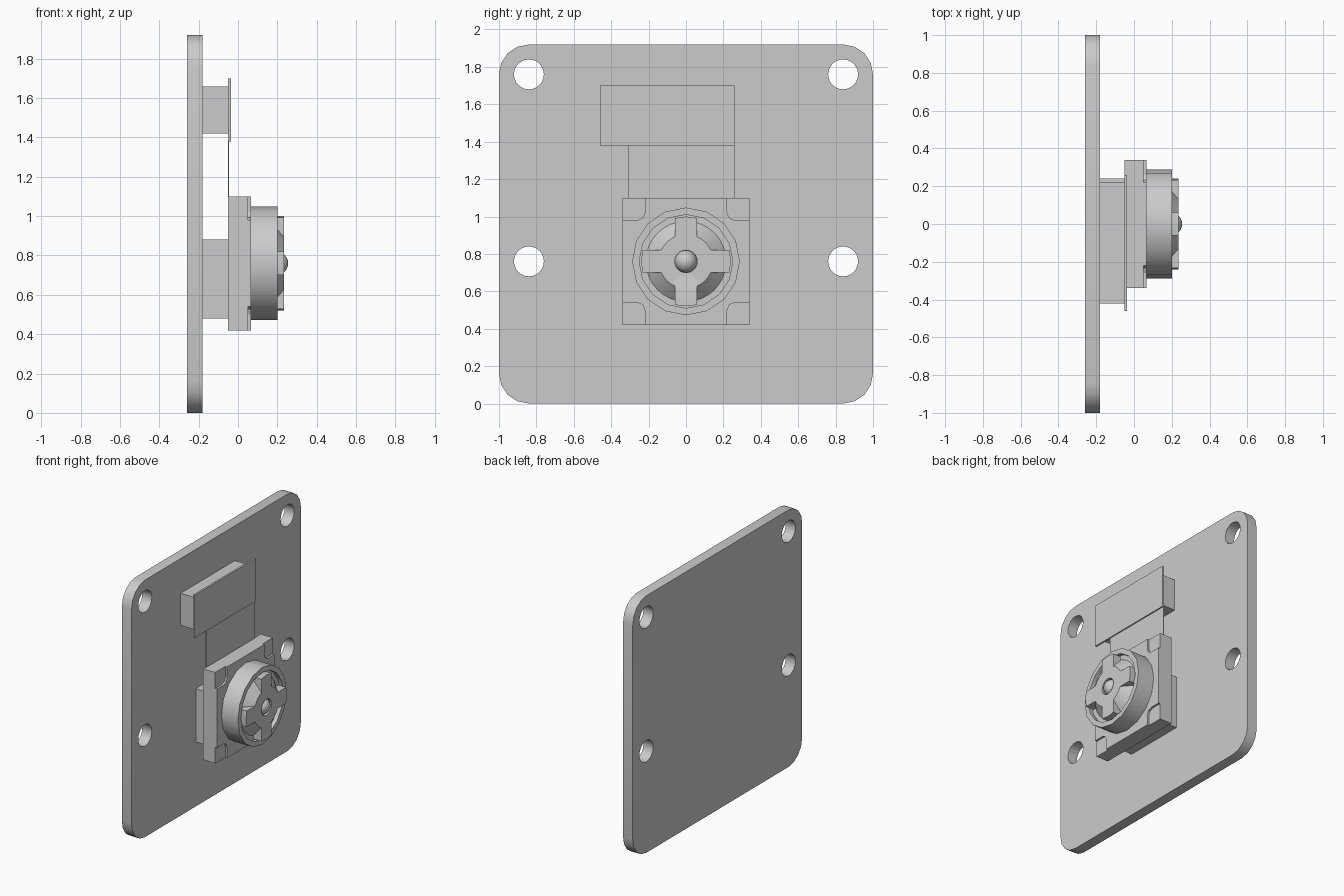
import bpy, bmesh
from math import sin, cos, pi, radians
from mathutils import Matrix

cube = bpy.data.objects.get("Cube")
if cube:
    bpy.data.objects.remove(cube)

grey = bpy.data.materials.new("plain grey")
grey.use_nodes = True
colour = (0.6, 0.6, 0.6, 1)
grey.diffuse_color = colour
grey.node_tree.nodes["Principled BSDF"].inputs["Base Color"].default_value = colour

CZ = 0.76  # height of the lens axis


def finish(name, bm):
    bmesh.ops.recalc_face_normals(bm, faces=bm.faces)
    mesh = bpy.data.meshes.new(name)
    bm.to_mesh(mesh)
    bm.free()
    mesh.materials.append(grey)
    ob = bpy.data.objects.new(name, mesh)
    bpy.context.collection.objects.link(ob)
    return ob


def activate(ob):
    bpy.ops.object.select_all(action='DESELECT')
    ob.select_set(True)
    bpy.context.view_layer.objects.active = ob


def smooth(ob):
    activate(ob)
    bpy.ops.object.shade_smooth_by_angle(angle=radians(30))


def prism(name, outline, x0, x1):
    """Extrude a (y, z) outline along x."""
    bm = bmesh.new()
    face = bm.faces.new([bm.verts.new((x0, y, z)) for y, z in outline])
    ext = bmesh.ops.extrude_face_region(bm, geom=[face])
    verts = [v for v in ext["geom"] if isinstance(v, bmesh.types.BMVert)]
    bmesh.ops.translate(bm, verts=verts, vec=(x1 - x0, 0, 0))
    return finish(name, bm)


def box(name, x0, x1, y0, y1, z0, z1):
    return prism(name, [(y0, z0), (y1, z0), (y1, z1), (y0, z1)], x0, x1)


def circle(y, z, r, n):
    return [(y + r * cos(2 * pi * i / n), z + r * sin(2 * pi * i / n)) for i in range(n)]


def lathe(name, profile, n):
    """Spin a closed (radius, x) profile around the lens axis."""
    bm = bmesh.new()
    rings = [[bm.verts.new((x, y, z)) for y, z in circle(0, CZ, r, n)] for r, x in profile]
    for k, ring in enumerate(rings):
        nxt = rings[(k + 1) % len(rings)]
        for i in range(n):
            j = (i + 1) % n
            bm.faces.new((ring[i], ring[j], nxt[j], nxt[i]))
    return finish(name, bm)


def combine(ob, other, operation):
    mod = ob.modifiers.new("combine", 'BOOLEAN')
    mod.operation, mod.object, mod.solver = operation, other, 'EXACT'
    activate(ob)
    bpy.ops.object.modifier_apply(modifier=mod.name)
    bpy.data.objects.remove(other)


# Mounting plate with rounded corners and four screw holes
R = 0.16
outline = []
for q, (y, z) in enumerate([(1 - R, 1.92 - R), (R - 1, 1.92 - R), (R - 1, R), (1 - R, R)]):
    for i in range(5):
        a = (q + i / 4) * pi / 2
        outline.append((y + R * cos(a), z + R * sin(a)))
plate = prism("mounting_plate", outline, -0.26, -0.18)
for y in (-0.84, 0.84):
    for z in (0.76, 1.76):
        combine(plate, prism("hole_cutter", circle(y, z, 0.08, 24), -0.4, 0), 'DIFFERENCE')
smooth(plate)

# Spacers, connector board and ribbon
box("connector_spacer", -0.18, -0.05, -0.42, 0.22, 1.42, 1.66)
box("camera_spacer", -0.18, -0.05, -0.24, 0.24, 0.48, 0.88)
box("connector_board", -0.05, -0.036, -0.46, 0.26, 1.38, 1.70)
box("ribbon", -0.05, -0.045, -0.31, 0.26, 1.09, 1.39)

# Square camera housing with notched corners on its front layer
box("housing", -0.05, 0.05, -0.34, 0.34, CZ - 0.34, CZ + 0.34)
corner = [(0.34, 0.22), (0.26, 0.22), (0.232, 0.232), (0.22, 0.26), (0.22, 0.34)]
notched = []
for q in range(4):
    for y, z in corner:
        for _ in range(q):
            y, z = -z, y
        notched.append((y, CZ + z))
prism("housing_front", notched, 0.05, 0.065)

# Lens barrel, recess floor and hub
smooth(lathe("lens_barrel", [(0.288, 0.065), (0.288, 0.2), (0.25, 0.2), (0.25, 0.065)], 16))
smooth(lathe("recess_floor", [(0.25, 0.1), (0.25, 0.17), (0.05, 0.17), (0.05, 0.1)], 32))
hub = lathe("lens_hub", [(0.06, 0.15), (0.215, 0.15), (0.215, 0.17), (0.145, 0.235), (0.06, 0.235)], 32)

# Four arms joined to the hub
for q in range(4):
    arm = []
    for y, z in [(0.1, -0.06), (0.232, -0.06), (0.24, 0), (0.232, 0.06), (0.1, 0.06)]:
        for _ in range(q):
            y, z = -z, y
        arm.append((y, CZ + z))
    combine(hub, prism("arm", arm, 0.15, 0.235), 'UNION')
smooth(hub)

# Domed lens seated in the hub
bm = bmesh.new()
bmesh.ops.create_uvsphere(bm, u_segments=24, v_segments=12, radius=0.06,
                          matrix=Matrix.Translation((0.195, 0, CZ)) @ Matrix.Rotation(pi / 2, 4, 'Y'))
smooth(finish("lens", bm))
